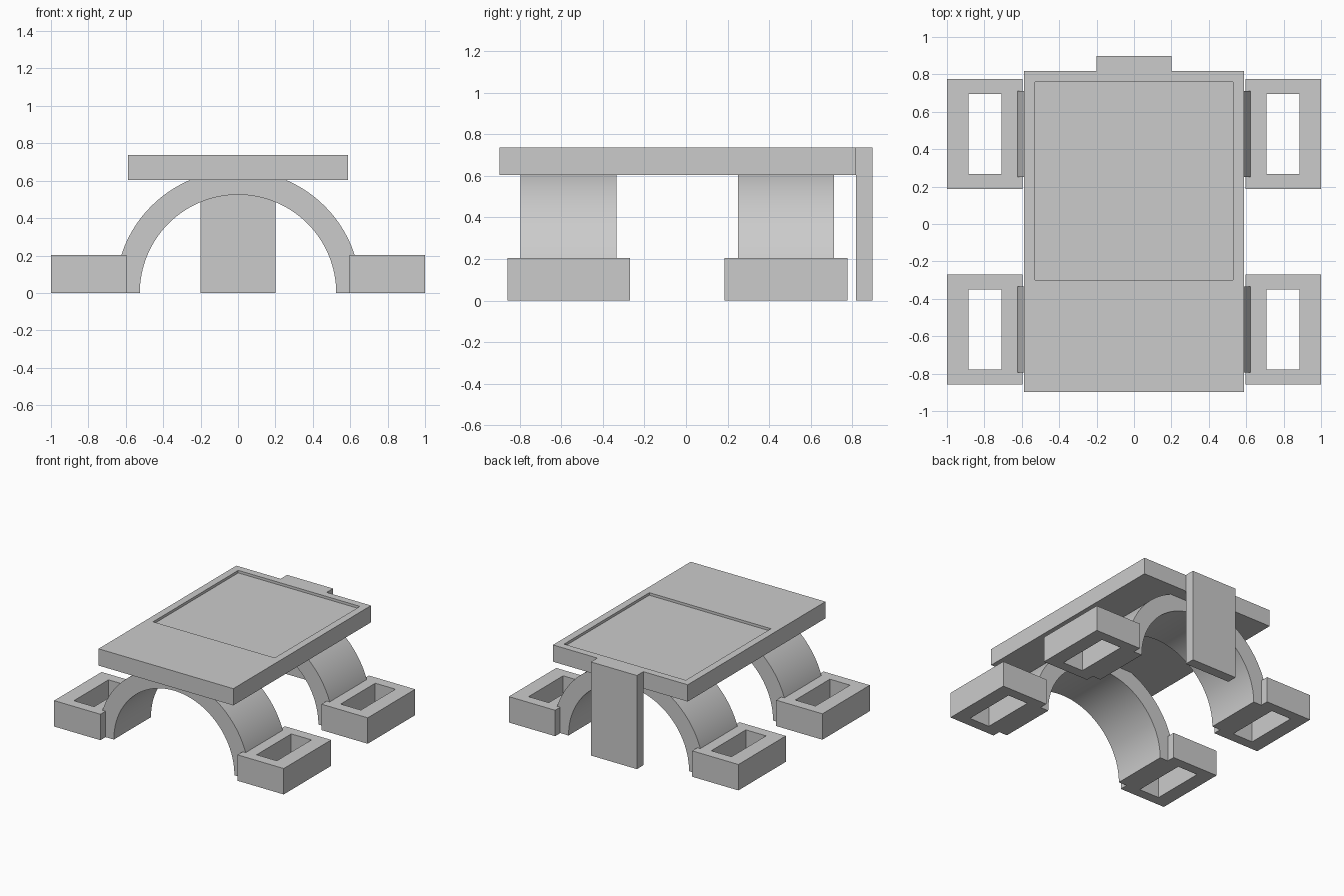
import bpy
import bmesh
from math import cos, sin, pi

cube = bpy.data.objects.get("Cube")
if cube:
    bpy.data.objects.remove(cube)

grey = bpy.data.materials.new("light grey")
grey.use_nodes = True
grey.diffuse_color = (0.6, 0.6, 0.6, 1)
grey.node_tree.nodes["Principled BSDF"].inputs["Base Color"].default_value = grey.diffuse_color


def rect(x0, x1, y0, y1, z):
    return [(x0, y0, z), (x1, y0, z), (x1, y1, z), (x0, y1, z)]


def loft(name, loops, wrap=False, smooth=False):
    """Skin a list of equal loops; cap the ends, or wrap last to first."""
    bm = bmesh.new()
    rings = [[bm.verts.new(p) for p in loop] for loop in loops]
    pairs = list(zip(rings, rings[1:]))
    if wrap:
        pairs.append((rings[-1], rings[0]))
    else:
        bm.faces.new(rings[0])
        bm.faces.new(rings[-1])
    for a, b in pairs:
        for i in range(len(a)):
            j = (i + 1) % len(a)
            bm.faces.new((a[i], a[j], b[j], b[i]))
    bmesh.ops.recalc_face_normals(bm, faces=bm.faces)
    mesh = bpy.data.meshes.new(name)
    bm.to_mesh(mesh)
    bm.free()
    mesh.materials.append(grey)
    obj = bpy.data.objects.new(name, mesh)
    bpy.context.collection.objects.link(obj)
    if smooth:
        bpy.ops.object.select_all(action="DESELECT")
        obj.select_set(True)
        bpy.context.view_layer.objects.active = obj
        bpy.ops.object.shade_smooth_by_angle(angle=pi / 6)
    return obj


# Deck slab with a shallow rectangular recess in its top
BOTTOM, TOP, FLOOR = 0.605, 0.737, 0.717
deck = (-0.587, 0.587, -0.897, 0.817)
recess = (-0.53, 0.53, -0.30, 0.76)
loft("deck", [rect(*deck, BOTTOM), rect(*deck, TOP),
              rect(*recess, TOP), rect(*recess, FLOOR)])

# Upright panel at the back, flush with the deck top
panel = (-0.2, 0.2, 0.817, 0.897)
loft("back_panel", [rect(*panel, 0), rect(*panel, TOP)])

# Two arches, each standing between a pair of hollow feet
INNER, OUTER, STEPS = 0.525, 0.656, 64
for end, mid in (("front", -0.564), ("back", 0.481)):
    y0, y1 = mid - 0.231, mid + 0.231
    sections = []
    for k in range(STEPS + 1):
        c, s = cos(pi * k / STEPS), sin(pi * k / STEPS)
        sections.append([(r * c, y, r * s) for r, y in
                         ((INNER, y0), (OUTER, y0), (OUTER, y1), (INNER, y1))])
    loft(end + "_arch", sections, smooth=True)

    for side, sx in (("left", 1), ("right", -1)):
        outer = (sx * 0.597, sx * 1.0, mid - 0.295, mid + 0.295)
        hole = (sx * 0.708, sx * 0.884, mid - 0.215, mid + 0.215)
        loft(f"{end}_{side}_foot",
             [rect(*outer, 0), rect(*outer, 0.204),
              rect(*hole, 0.204), rect(*hole, 0)], wrap=True)
